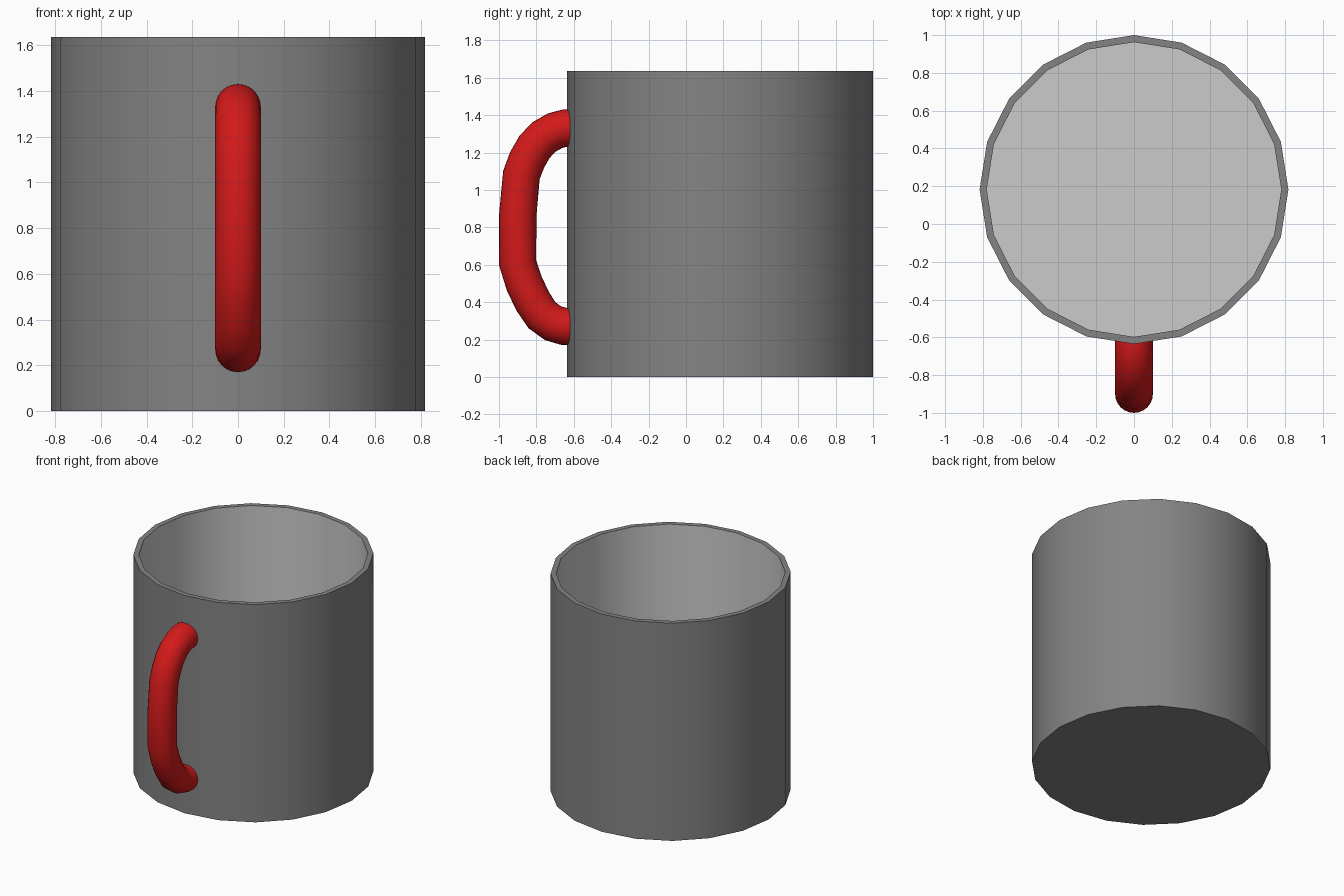
import bpy, bmesh, math
from mathutils import Vector

if "Cube" in bpy.data.objects:
    bpy.data.objects.remove(bpy.data.objects["Cube"])


def material(name, rgb):
    m = bpy.data.materials.new(name)
    m.diffuse_color = (*rgb, 1)
    m.use_nodes = True
    m.node_tree.nodes["Principled BSDF"].inputs["Base Color"].default_value = m.diffuse_color
    return m


def skin(name, rings, mats, inner_from=None):
    """Bridge consecutive rings of points, cap both ends, shade smooth by angle."""
    bm = bmesh.new()
    loops = [[bm.verts.new(p) for p in ring] for ring in rings]
    n = len(loops[0])
    for k, (a, b) in enumerate(zip(loops, loops[1:])):
        for i in range(n):
            j = (i + 1) % n
            f = bm.faces.new((a[i], a[j], b[j], b[i]))
            f.material_index = int(inner_from is not None and k >= inner_from)
    bm.faces.new(loops[0][::-1])
    end = bm.faces.new(loops[-1])
    end.material_index = int(inner_from is not None)
    bmesh.ops.recalc_face_normals(bm, faces=bm.faces[:])
    me = bpy.data.meshes.new(name)
    bm.to_mesh(me)
    bm.free()
    ob = bpy.data.objects.new(name, me)
    bpy.context.collection.objects.link(ob)
    for m in mats:
        me.materials.append(m)
    bpy.ops.object.select_all(action='DESELECT')
    ob.select_set(True)
    bpy.context.view_layer.objects.active = ob
    bpy.ops.object.shade_smooth_by_angle(angle=math.radians(40))
    return ob


dark = material("dark_grey", (0.23, 0.23, 0.23))
light = material("light_grey", (0.8, 0.8, 0.8))
red = material("red", (0.65, 0.01, 0.01))

# Cup body: 20-sided wall, thin rim, lighter inside and floor
SIDES, CY = 20, 0.1825


def circle(r, z):
    return [(r * math.cos(2 * math.pi * i / SIDES),
             CY + r * math.sin(2 * math.pi * i / SIDES), z) for i in range(SIDES)]


profile = [(0.8175, 0), (0.8175, 1.635), (0.78, 1.635), (0.78, 0.04)]
skin("cup_body", [circle(r, z) for r, z in profile], [dark, light], inner_from=2)

# Handle: round tube swept along a (y, z) path, mitred at each bend
path = [Vector(p) for p in [
    (-0.61, 1.33), (-0.65, 1.33), (-0.70, 1.317), (-0.76, 1.283), (-0.81, 1.23),
    (-0.85, 1.16), (-0.88, 1.08), (-0.90, 0.86), (-0.90, 0.61), (-0.865, 0.50),
    (-0.82, 0.405), (-0.77, 0.33), (-0.71, 0.287), (-0.65, 0.27), (-0.61, 0.27)]]
R, TUBE = 0.1, 24
rings = []
for i, p in enumerate(path):
    d_in = (p - path[max(i - 1, 0)]) if i else path[1] - path[0]
    d_out = (path[i + 1] - p) if i < len(path) - 1 else d_in
    d = (d_in.normalized() + d_out.normalized()).normalized()
    side = Vector((-d.y, d.x))
    ring = []
    for k in range(TUBE):
        a = 2 * math.pi * k / TUBE
        q = p + side * (R * math.sin(a))
        ring.append((R * math.cos(a), q.x, q.y))
    rings.append(ring)
skin("handle", rings, [red])
